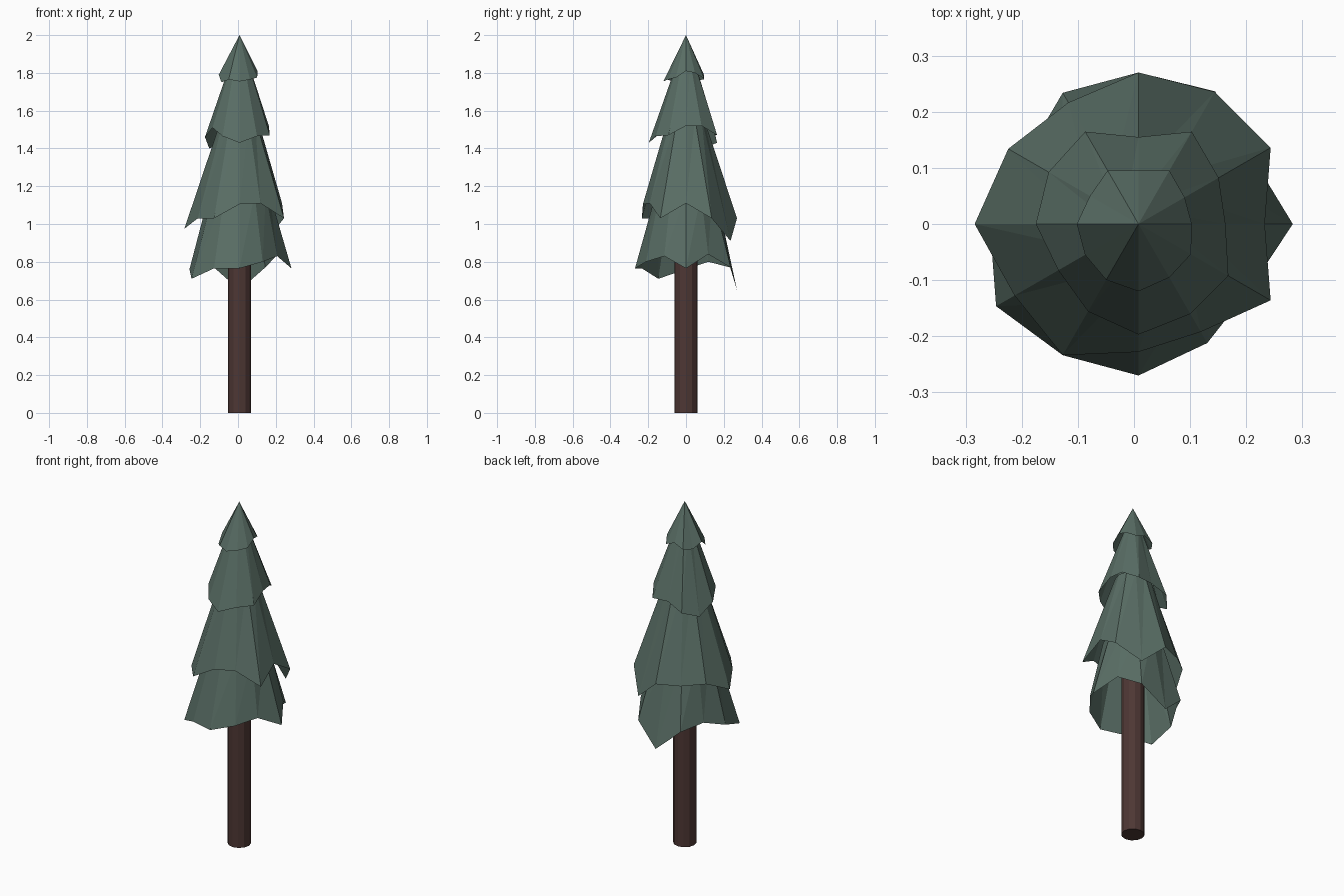
import bpy, bmesh
from math import radians, cos, sin

if "Cube" in bpy.data.objects:
    bpy.data.objects.remove(bpy.data.objects["Cube"])

CX = 0.008  # shared axis of trunk and foliage


def material(name, rgb):
    m = bpy.data.materials.new(name)
    m.diffuse_color = (*rgb, 1)
    m.use_nodes = True
    m.node_tree.nodes["Principled BSDF"].inputs["Base Color"].default_value = m.diffuse_color
    return m


green = material("needles", (0.10, 0.155, 0.13))
brown = material("bark", (0.075, 0.038, 0.034))


def tier(name, top_z, top_r, rim):
    """Open flat-faced skirt; rim lists (radius, z) every 30 degrees from +x."""
    bm = bmesh.new()
    ang = [radians(30 * i) for i in range(12)]
    low = [bm.verts.new((CX + r * cos(a), r * sin(a), z)) for a, (r, z) in zip(ang, rim)]
    if top_r:
        top = [bm.verts.new((CX + top_r * cos(a), top_r * sin(a), top_z)) for a in ang]
    else:
        apex = bm.verts.new((CX, 0, top_z))
    for i in range(12):
        j = (i + 1) % 12
        if top_r:
            # split each panel so that it stays flat
            bm.faces.new((low[i], low[j], top[j]))
            bm.faces.new((low[i], top[j], top[i]))
        else:
            bm.faces.new((low[i], low[j], apex))
    me = bpy.data.meshes.new(name)
    bm.to_mesh(me)
    bm.free()
    me.materials.append(green)
    bpy.context.collection.objects.link(bpy.data.objects.new(name, me))


# Foliage tiers, top to bottom
tier("foliage_top", 2.0, 0, [
    (.095, 1.81), (.095, 1.80), (.11, 1.77), (.095, 1.79), (.11, 1.765), (.10, 1.76),
    (.11, 1.79), (.11, 1.75), (.115, 1.765), (.12, 1.755), (.11, 1.765), (.108, 1.775)])
tier("foliage_upper", 1.86, .045, [
    (.155, 1.52), (.165, 1.52), (.19, 1.47), (.155, 1.47), (.19, 1.43), (.185, 1.40),
    (.183, 1.46), (.165, 1.51), (.18, 1.465), (.197, 1.43), (.185, 1.465), (.185, 1.47)])
tier("foliage_middle", 1.56, .095, [
    (.225, 1.11), (.272, 1.03), (.272, .91), (.27, 1.03), (.25, 1.03), (.268, 1.04),
    (.292, .975), (.255, 1.03), (.27, 1.03), (.228, 1.105), (.222, 1.11), (.272, 1.03)])
tier("foliage_lower", 1.16, .16, [
    (.275, .765), (.235, .84), (.273, .77), (.27, .65), (.27, .77), (.235, .80),
    (.265, .76), (.293, .71), (.27, .765), (.27, .765), (.245, .80), (.23, .83)])

# Trunk
bpy.ops.mesh.primitive_cylinder_add(vertices=12, radius=.062, depth=1.0, location=(CX, 0, .5))
trunk = bpy.context.object
trunk.name = "trunk"
trunk.data.materials.append(brown)
